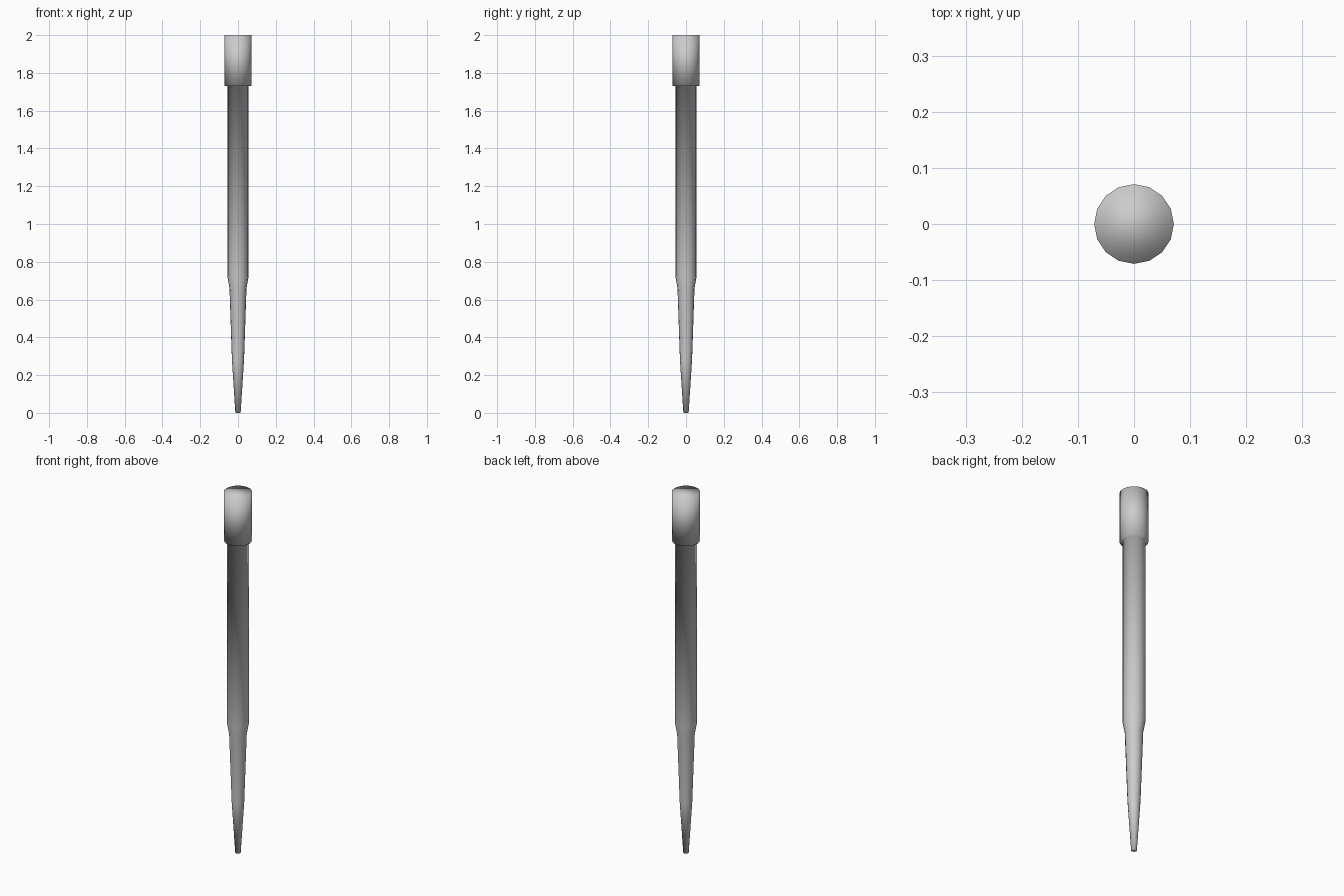
import bpy, bmesh
from math import cos, sin, tau

if "Cube" in bpy.data.objects:
    bpy.data.objects.remove(bpy.data.objects["Cube"])

SIDES = 16


def lathe(name, profile):
    """Revolve (radius, z) points around z, cap both ends, shade smooth."""
    bm = bmesh.new()
    rings = [[bm.verts.new((r * cos(tau * i / SIDES), r * sin(tau * i / SIDES), z))
              for i in range(SIDES)] for r, z in profile]
    for low, high in zip(rings, rings[1:]):
        for i in range(SIDES):
            j = (i + 1) % SIDES
            bm.faces.new((low[i], low[j], high[j], high[i]))
    bm.faces.new(rings[0][::-1])
    bm.faces.new(rings[-1])
    for face in bm.faces:
        face.smooth = True
    mesh = bpy.data.meshes.new(name)
    bm.to_mesh(mesh)
    bm.free()
    obj = bpy.data.objects.new(name, mesh)
    bpy.context.collection.objects.link(obj)
    return obj


# Tapered tip, shoulder, straight shaft and wider collar in one smooth body
lathe("tapered_rod_with_collar", [
    (0.014, 0.0),     # blunt tip
    (0.032, 0.28),    # change of taper
    (0.045, 0.66),    # shoulder start
    (0.056, 0.72),    # shaft bottom
    (0.056, 1.73),    # shaft top
    (0.071, 1.73),    # collar underside
    (0.071, 2.0),     # collar top
])
